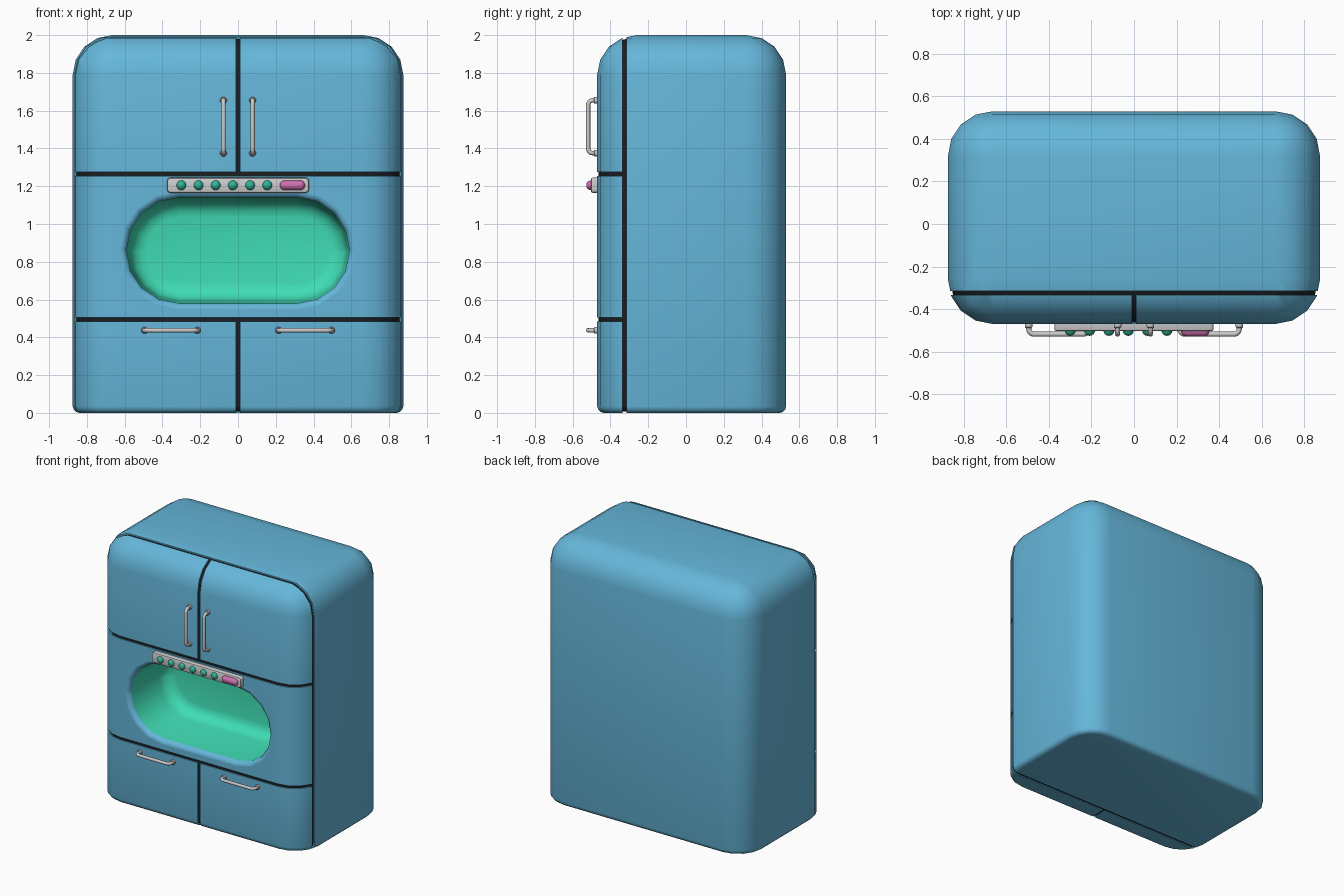
import bpy, bmesh, math
from mathutils import Vector

if "Cube" in bpy.data.objects:
    bpy.data.objects.remove(bpy.data.objects["Cube"])


def material(name, rgb):
    m = bpy.data.materials.new(name)
    m.diffuse_color = (*rgb, 1)
    m.use_nodes = True
    m.node_tree.nodes["Principled BSDF"].inputs["Base Color"].default_value = m.diffuse_color
    return m


BLUE = material("blue", (0.13, 0.47, 0.70))
DARK = material("dark", (0.01, 0.013, 0.016))
GREEN = material("green", (0.05, 0.72, 0.46))
TEAL = material("teal", (0.03, 0.45, 0.32))
PINK = material("pink", (0.62, 0.16, 0.42))
FRONT, GAP = -0.47, 0.01


def rrect(hx, hy, r, n=4):
    """Outline of a rounded rectangle."""
    pts = []
    for k, (sx, sy) in enumerate(((1, 1), (-1, 1), (-1, -1), (1, -1))):
        for i in range(n + 1):
            a = math.pi / 2 * (k + i / n)
            pts.append((sx * (hx - r) + r * math.cos(a), sy * (hy - r) + r * math.sin(a)))
    return pts


def finish(name, bm, mat):
    me = bpy.data.meshes.new(name)
    bm.to_mesh(me)
    bm.free()
    ob = bpy.data.objects.new(name, me)
    bpy.context.collection.objects.link(ob)
    if mat:
        me.materials.append(mat)
    return ob


def smooth(ob, angle=32):
    bpy.ops.object.select_all(action='DESELECT')
    bpy.context.view_layer.objects.active = ob
    ob.select_set(True)
    bpy.ops.object.shade_smooth_by_angle(angle=math.radians(angle))


def loft(rings, start=True, end=True):
    bm = bmesh.new()
    vs = [[bm.verts.new(p) for p in r] for r in rings]
    n = len(vs[0])
    for a, b in zip(vs, vs[1:]):
        for i in range(n):
            bm.faces.new((a[i], a[(i + 1) % n], b[(i + 1) % n], b[i]))
    if start:
        bm.faces.new(vs[0][::-1])
    if end:
        bm.faces.new(vs[-1])
    bmesh.ops.remove_doubles(bm, verts=bm.verts, dist=1e-4)
    bmesh.ops.recalc_face_normals(bm, faces=bm.faces)
    if not (start and end):  # open shells face the viewer in front
        if sum(f.normal.y * f.calc_area() for f in bm.faces) > 0:
            bmesh.ops.reverse_faces(bm, faces=bm.faces)
    return bm


def front_loft(hx, hz, r, cx, cz, profile, start=True, end=True):
    """Loft along y; profile is a list of (inset, y)."""
    return loft([[(cx + x, y, cz + z) for x, z in rrect(hx - i, hz - i, max(r - i, 0.002))]
                 for i, y in profile], start, end)


def shell(inset=0.0):
    """Whole cabinet: big round corners and top, small round at the base."""
    R, b = 0.21, 0.035
    prof = [(b * (1 - math.sin(t)), b * (1 - math.cos(t))) for t in (0, math.pi / 6, math.pi / 3, math.pi / 2)]
    prof += [(R * (1 - math.cos(k * math.pi / 8)), 2 - R + R * math.sin(k * math.pi / 8)) for k in range(5)]
    rings = []
    for i, z in prof:
        z = inset + z * (2 - 2 * inset) / 2
        rings.append([(x, y + 0.03, z) for x, y in
                      rrect(0.875 - inset - i, 0.5 - inset - i, R - i)])
    return loft(rings)


def piece(name, cuts):
    """Part of the cabinet kept behind each (point, outward normal) plane."""
    bm = shell()
    for co, no in cuts:
        bmesh.ops.bisect_plane(bm, geom=bm.verts[:] + bm.edges[:] + bm.faces[:], dist=1e-5,
                               plane_co=Vector(co), plane_no=Vector(no), clear_outer=True)
        bmesh.ops.holes_fill(bm, edges=[e for e in bm.edges if e.is_boundary], sides=0)
    bmesh.ops.recalc_face_normals(bm, faces=bm.faces)
    return finish(name, bm, BLUE)


# Cabinet body, dark core showing in the gaps, and front panels
SEAM, LOW, HIGH = -0.325, 0.495, 1.265
fcut = ((0, SEAM - GAP, 0), (0, 1, 0))
body = piece("cabinet_body", [((0, SEAM + GAP, 0), (0, -1, 0))])
core = finish("gap_core", shell(0.008), DARK)
middle = piece("middle_panel", [fcut, ((0, 0, LOW + GAP), (0, 0, -1)), ((0, 0, HIGH - GAP), (0, 0, 1))])
doors = []
for s, side in ((-1, "left"), (1, "right")):
    xcut = ((s * GAP, 0, 0), (-s, 0, 0))
    doors.append(piece("upper_door_" + side, [fcut, xcut, ((0, 0, HIGH + GAP), (0, 0, -1))]))
    doors.append(piece("lower_door_" + side, [fcut, xcut, ((0, 0, LOW - GAP), (0, 0, 1))]))

# Cut the oval recess
OV = (0.59, 0.28, 0.278, 0, 0.86)
cutter = finish("recess_cutter", front_loft(*OV, [(-0.03, -0.6), (-0.03, -0.03)]), None)
cutter.hide_render = True
for ob in (body, core, middle):
    m = ob.modifiers.new("recess", 'BOOLEAN')
    m.operation, m.solver, m.object = 'DIFFERENCE', 'EXACT', cutter
    bpy.context.view_layer.objects.active = ob
    bpy.ops.object.modifier_apply(modifier=m.name)
bpy.data.objects.remove(cutter)
for ob in [body, core, middle] + doors:
    smooth(ob)

# Recess lip and lining
lip = [(-0.03, FRONT), (-0.018, -0.467), (-0.007, -0.458), (0, -0.44)]
smooth(finish("recess_lip", front_loft(*OV, lip, False, False), BLUE), 40)
D, F = -0.04, 0.09
lining = [(0, -0.44), (0.015, D - F)]
lining += [(0.015 + F * (1 - math.cos(a)), D - F + F * math.sin(a))
           for a in (math.pi / 8 * k for k in range(1, 5))]
smooth(finish("recess_lining", front_loft(*OV, lining, False, True), GREEN), 40)

# Control strip with buttons and a long switch
smooth(finish("control_strip", front_loft(0.375, 0.04, 0.016, 0, 1.205,
       [(0, -0.46), (0, -0.494), (0.003, -0.501), (0.009, -0.504)]), None), 40)
for k in range(6):
    bm = bmesh.new()
    bmesh.ops.create_uvsphere(bm, u_segments=16, v_segments=10, radius=0.026)
    bmesh.ops.translate(bm, verts=bm.verts, vec=(-0.3 + 0.091 * k, -0.5, 1.205))
    smooth(finish(f"button_{k + 1}", bm, TEAL), 60)
smooth(finish("long_switch", front_loft(0.067, 0.026, 0.025, 0.288, 1.205,
       [(0, -0.498), (0.001, -0.51), (0.007, -0.521), (0.015, -0.526), (0.022, -0.528)]), PINK), 60)


def handle(name, a, b):
    """Bent bar between two (x, z) points, with round feet."""
    A, B = Vector((a[0], 0, a[1])), Vector((b[0], 0, b[1]))
    d, r, y = (B - A).normalized(), 0.025, -0.518
    half = [(0, FRONT + 0.01)] + [(r * (1 - math.cos(t)), y + r - r * math.sin(t))
                                  for t in (math.pi / 8 * k for k in range(5))]
    pts = [A + d * t + Vector((0, v, 0)) for t, v in half]
    pts += [B - d * t + Vector((0, v, 0)) for t, v in reversed(half)]
    cu = bpy.data.curves.new(name, 'CURVE')
    cu.dimensions, cu.bevel_depth, cu.bevel_resolution, cu.use_fill_caps = '3D', 0.012, 2, True
    sp = cu.splines.new('POLY')
    sp.points.add(len(pts) - 1)
    for p, q in zip(sp.points, pts):
        p.co = (*q, 1)
    ob = bpy.data.objects.new(name, cu)
    bpy.context.collection.objects.link(ob)
    bpy.ops.object.select_all(action='DESELECT')
    bpy.context.view_layer.objects.active = ob
    ob.select_set(True)
    bpy.ops.object.convert(target='MESH')
    smooth(bpy.context.object, 50)
    for k, P in enumerate((A, B)):
        smooth(finish(f"{name}_foot_{k + 1}", front_loft(0.018, 0.018, 0.0175, P.x, P.z,
               [(0, -0.46), (0, -0.484), (0.004, -0.488)]), None), 40)


# Door handles, mirrored left and right
for s, side in ((-1, "left"), (1, "right")):
    handle("upper_handle_" + side, (s * 0.077, 1.375), (s * 0.077, 1.655))
    handle("lower_handle_" + side, (s * 0.215, 0.437), (s * 0.495, 0.437))
